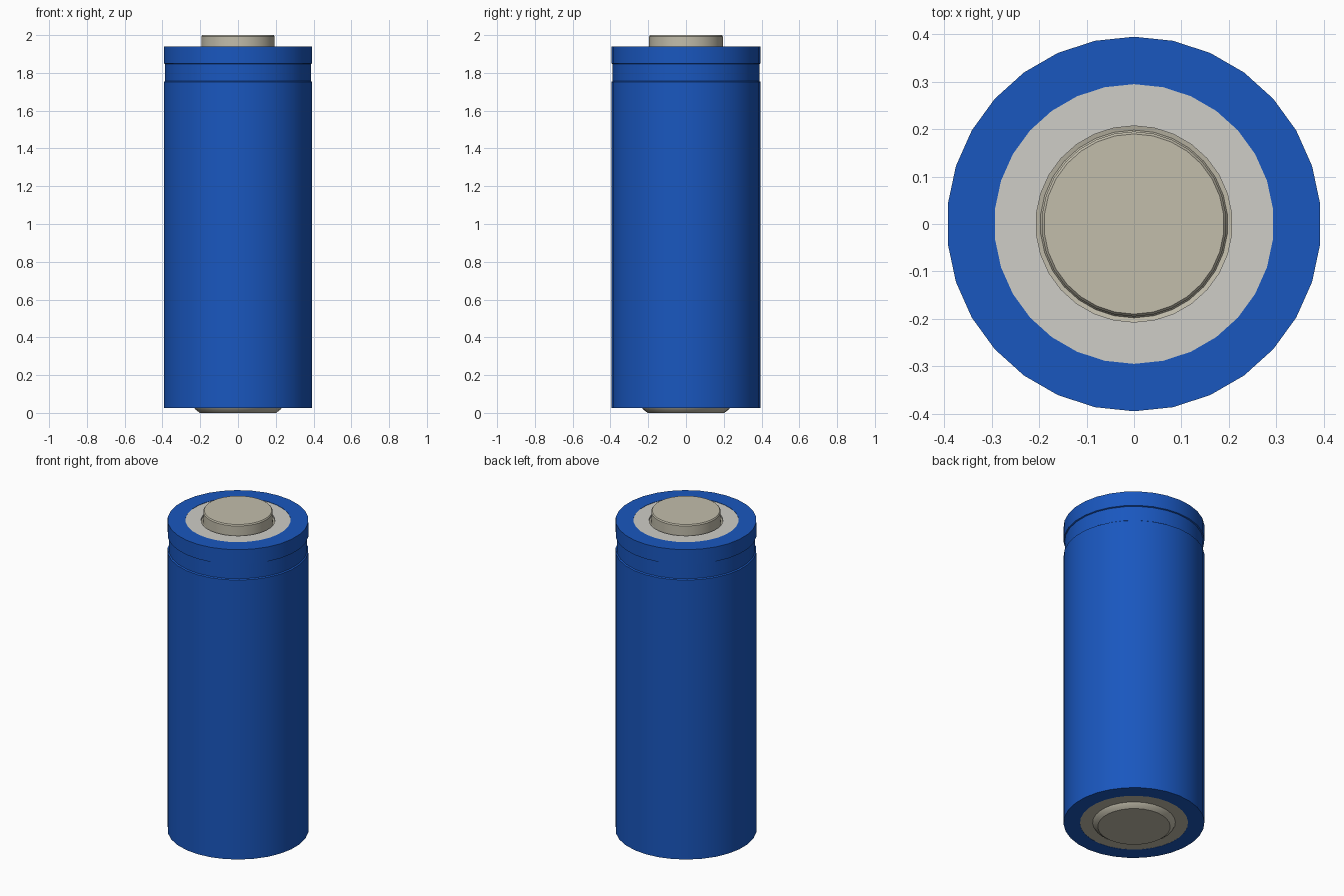
import bpy, bmesh, math

if "Cube" in bpy.data.objects:
    bpy.data.objects.remove(bpy.data.objects["Cube"])

SIDES = 30


def material(name, rgb):
    m = bpy.data.materials.new(name)
    m.diffuse_color = (*rgb, 1)
    m.use_nodes = True
    m.node_tree.nodes["Principled BSDF"].inputs["Base Color"].default_value = m.diffuse_color
    return m


def lathe(name, profile, mat):
    """Revolve (radius, z) points round z; radius 0 closes to a centre point."""
    bm = bmesh.new()
    rings = []
    for r, z in profile:
        if r == 0:
            rings.append([bm.verts.new((0, 0, z))] * SIDES)
        else:
            rings.append([bm.verts.new((r * math.sin(2 * math.pi * i / SIDES),
                                        r * math.cos(2 * math.pi * i / SIDES), z))
                          for i in range(SIDES)])
    for a, b in zip(rings, rings[1:]):
        for i in range(SIDES):
            j = (i + 1) % SIDES
            bm.faces.new(dict.fromkeys((a[i], a[j], b[j], b[i])))
    bmesh.ops.recalc_face_normals(bm, faces=bm.faces)
    mesh = bpy.data.meshes.new(name)
    bm.to_mesh(mesh)
    bm.free()
    ob = bpy.data.objects.new(name, mesh)
    bpy.context.collection.objects.link(ob)
    mesh.materials.append(mat)
    bpy.ops.object.select_all(action='DESELECT')
    ob.select_set(True)
    bpy.context.view_layer.objects.active = ob
    bpy.ops.object.shade_smooth_by_angle(angle=math.radians(30))
    return ob


blue = material("blue_wrap", (0.010, 0.095, 0.52))
light = material("light_metal", (0.62, 0.61, 0.57))
tan = material("warm_metal", (0.54, 0.51, 0.41))

# Wrapped sleeve with a shallow crimp groove, folded over both ends
lathe("sleeve", [(0.303, 0.035), (0.303, 0.025), (0.395, 0.025), (0.395, 1.752),
                 (0.388, 1.757), (0.388, 1.847), (0.395, 1.85), (0.395, 1.94),
                 (0.295, 1.94), (0.295, 1.93)], blue)

# Insulating ring around the positive terminal
lathe("top_ring", [(0.207, 1.92), (0.207, 1.938), (0.295, 1.938), (0.295, 1.92)], light)

# Positive button, rising from a narrow channel
lathe("positive_button", [(0.21, 1.928), (0.198, 1.925), (0.195, 1.93), (0.195, 1.993),
                          (0.190, 2.0), (0, 2.0)], tan)

# Negative end plate with a raised contact
lathe("negative_plate", [(0.303, 0.035), (0.303, 0.026), (0.232, 0.026), (0.225, 0.016),
                         (0.208, 0.004), (0.203, 0.0), (0, 0.0)], tan)
